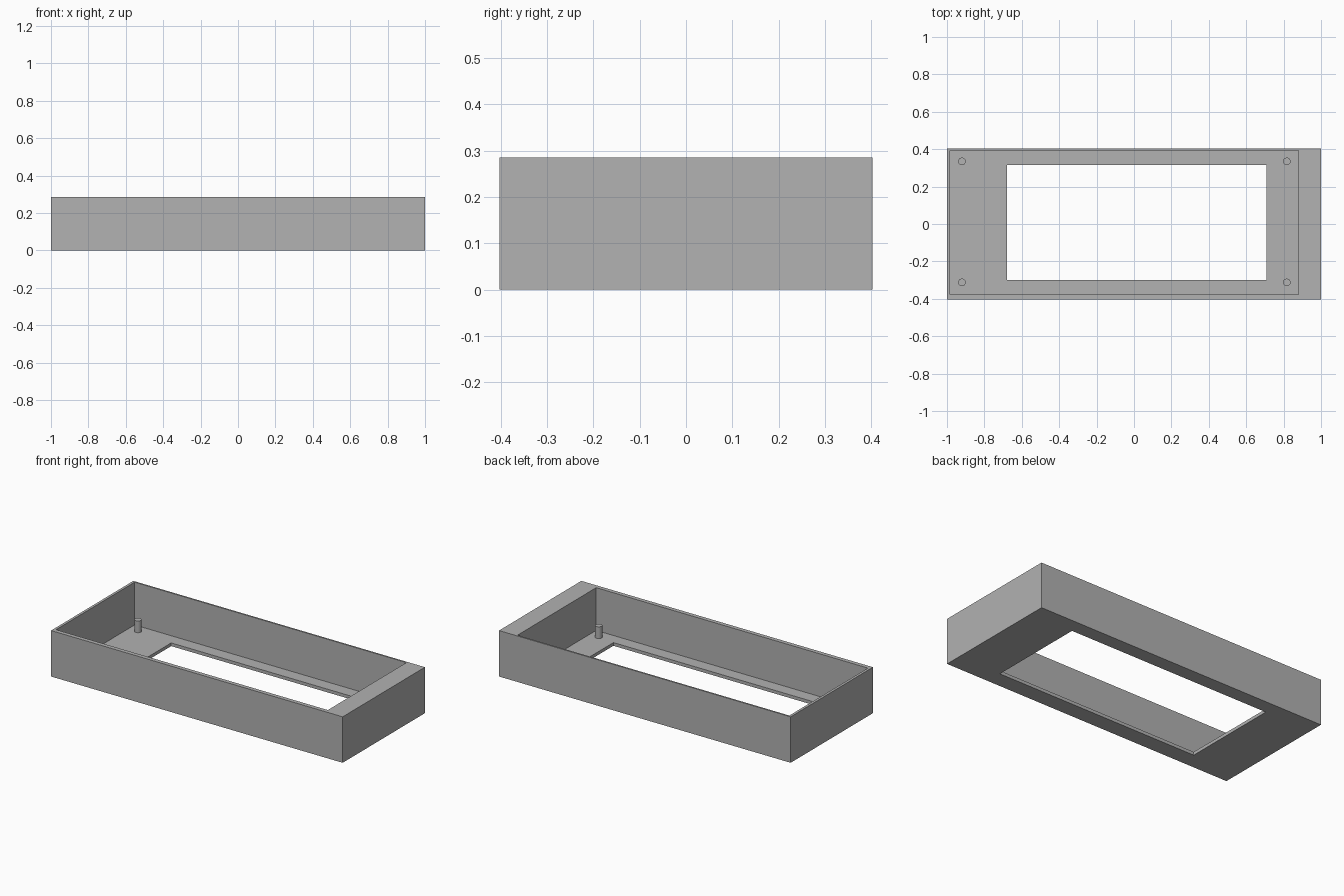
import bpy
import bmesh

cube = bpy.data.objects.get("Cube")
if cube:
    bpy.data.objects.remove(cube, do_unlink=True)

HEIGHT, FLOOR, PEG_TOP, PEG_RADIUS = 0.285, 0.02, 0.093, 0.02

# Rectangles as x min, x max, y min, y max
OUTER = (-1.0, 1.0, -0.403, 0.403)
CAVITY = (-0.984, 0.88, -0.377, 0.393)
WINDOW = (-0.679, 0.708, -0.30, 0.315)

grey = bpy.data.materials.new("plain grey")
grey.use_nodes = True
colour = (0.445, 0.445, 0.445, 1)
grey.diffuse_color = colour
grey.node_tree.nodes["Principled BSDF"].inputs["Base Color"].default_value = colour


def finish(bm, name):
    bmesh.ops.recalc_face_normals(bm, faces=bm.faces)
    mesh = bpy.data.meshes.new(name)
    bm.to_mesh(mesh)
    bm.free()
    mesh.materials.append(grey)
    obj = bpy.data.objects.new(name, mesh)
    bpy.context.collection.objects.link(obj)
    return obj


def loop(bm, rect, z):
    x0, x1, y0, y1 = rect
    return [bm.verts.new((x, y, z)) for x, y in ((x0, y0), (x1, y0), (x1, y1), (x0, y1))]


# Open tray: rectangular loops joined all the way round the wall section
bm = bmesh.new()
section = [(OUTER, HEIGHT), (OUTER, 0), (WINDOW, 0),
           (WINDOW, FLOOR), (CAVITY, FLOOR), (CAVITY, HEIGHT)]
loops = [loop(bm, rect, z) for rect, z in section]
for a, b in zip(loops, loops[1:] + loops[:1]):
    for i in range(4):
        j = (i + 1) % 4
        bm.faces.new((a[i], a[j], b[j], b[i]))
finish(bm, "tray_case")

# Four mounting pegs standing on the floor
for side, x in (("right", -0.92), ("left", 0.817)):
    for end, y in (("front", -0.312), ("back", 0.335)):
        bm = bmesh.new()
        bmesh.ops.create_cone(bm, cap_ends=True, segments=32, radius1=PEG_RADIUS,
                              radius2=PEG_RADIUS, depth=PEG_TOP - FLOOR / 2)
        peg = finish(bm, f"{end}_{side}_peg")
        peg.location = (x, y, (PEG_TOP + FLOOR / 2) / 2)
        for face in peg.data.polygons:
            face.use_smooth = len(face.vertices) == 4
        for edge in peg.data.edges:
            ends = [peg.data.vertices[v].co.z for v in edge.vertices]
            edge.use_edge_sharp = abs(ends[0] - ends[1]) < 0.001
